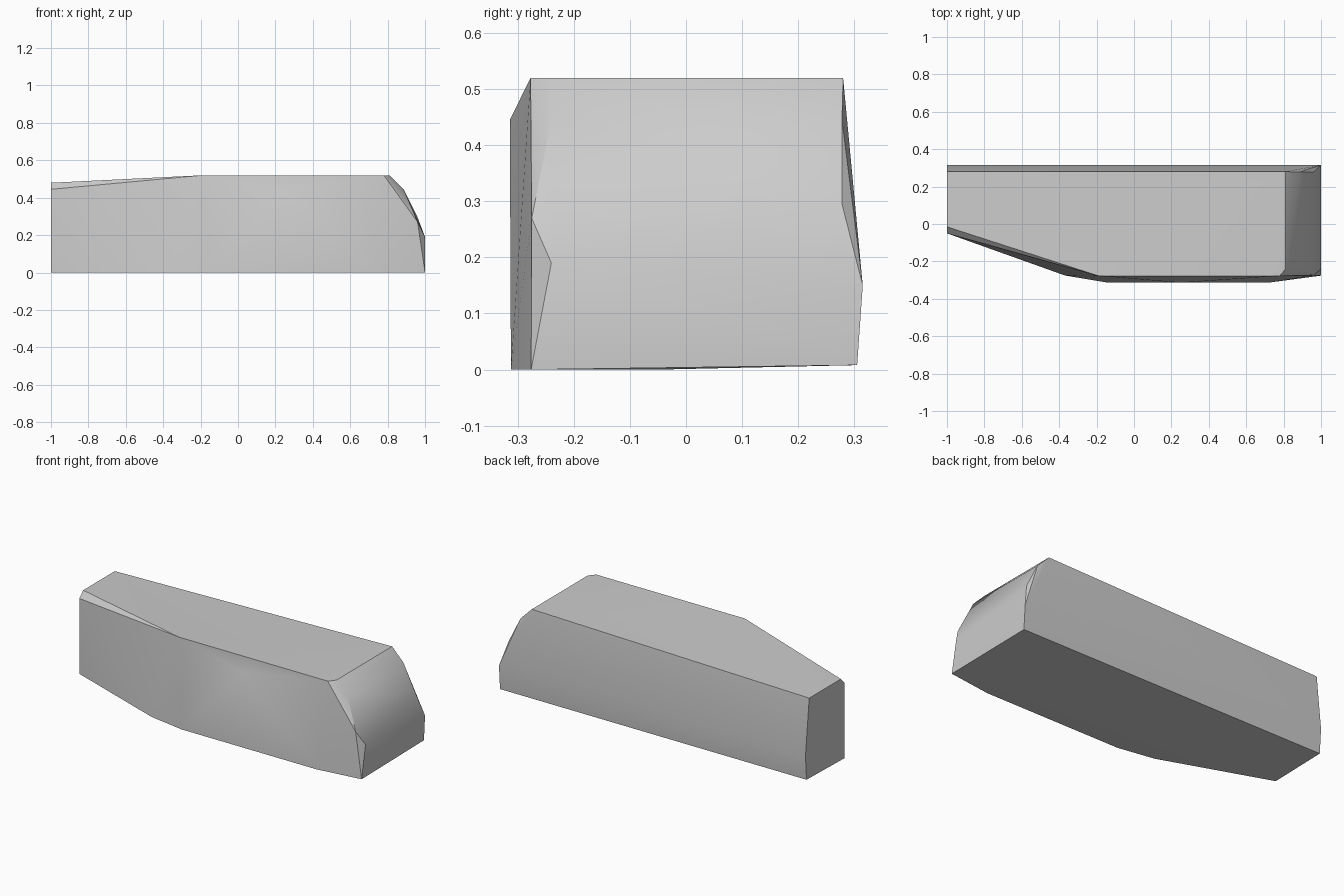
import bpy
import bmesh
import math

cube = bpy.data.objects.get("Cube")
if cube:
    bpy.data.objects.remove(cube, do_unlink=True)

# Plain grey finish
grey = bpy.data.materials.new("light_grey")
grey.use_nodes = True
colour = (0.6, 0.6, 0.6, 1)
grey.diffuse_color = colour
grey.node_tree.nodes["Principled BSDF"].inputs["Base Color"].default_value = colour

# Flat end: narrow, with a small chamfer on its upper front corner
flat_end = [(-1, -.05, 0), (-1, -.05, .445), (-1, -.015, .48),
            (-1, .28, .48), (-1, .315, .15), (-1, .305, .008)]

# Front side: bulging bottom outline, a bulge high up and the top edge
front_side = [(-.37, -.275, 0), (-.15, -.312, 0), (.73, -.312, 0),
              (.25, -.314, .445), (-.19, -.277, .52), (.78, -.277, .52)]

# Rounded end: the same curved profile on the back and front corners
end_back = [(.81, .28, .52), (.885, .278, .445), (.96, .278, .295),
            (1, .315, .15), (1, .305, .008)]
end_front = [(.81, -.24, .52), (.885, -.24, .445), (.82, -.277, .445),
             (.96, -.275, .27), (1, -.24, .19), (1, -.276, 0)]


def hull_object(name, points, material):
    """Wrap a set of corner points in one closed convex body."""
    bm = bmesh.new()
    for point in points:
        bm.verts.new(point)
    result = bmesh.ops.convex_hull(bm, input=list(bm.verts))
    loose = {item for item in result["geom_interior"] + result["geom_unused"]
             if isinstance(item, bmesh.types.BMVert)}
    bmesh.ops.delete(bm, geom=list(loose), context="VERTS")
    # Merge the flat triangles into whole faces
    bmesh.ops.dissolve_limit(bm, angle_limit=math.radians(0.5),
                             verts=list(bm.verts), edges=list(bm.edges))
    bmesh.ops.recalc_face_normals(bm, faces=list(bm.faces))
    mesh = bpy.data.meshes.new(name)
    bm.to_mesh(mesh)
    bm.free()
    mesh.materials.append(material)
    obj = bpy.data.objects.new(name, mesh)
    bpy.context.collection.objects.link(obj)
    return obj


body = hull_object("tapered_block",
                   flat_end + front_side + end_back + end_front, grey)

# Smooth the gentle bends and keep the real edges sharp
bpy.ops.object.select_all(action="DESELECT")
body.select_set(True)
bpy.context.view_layer.objects.active = body
bpy.ops.object.shade_smooth_by_angle(angle=math.radians(30))
